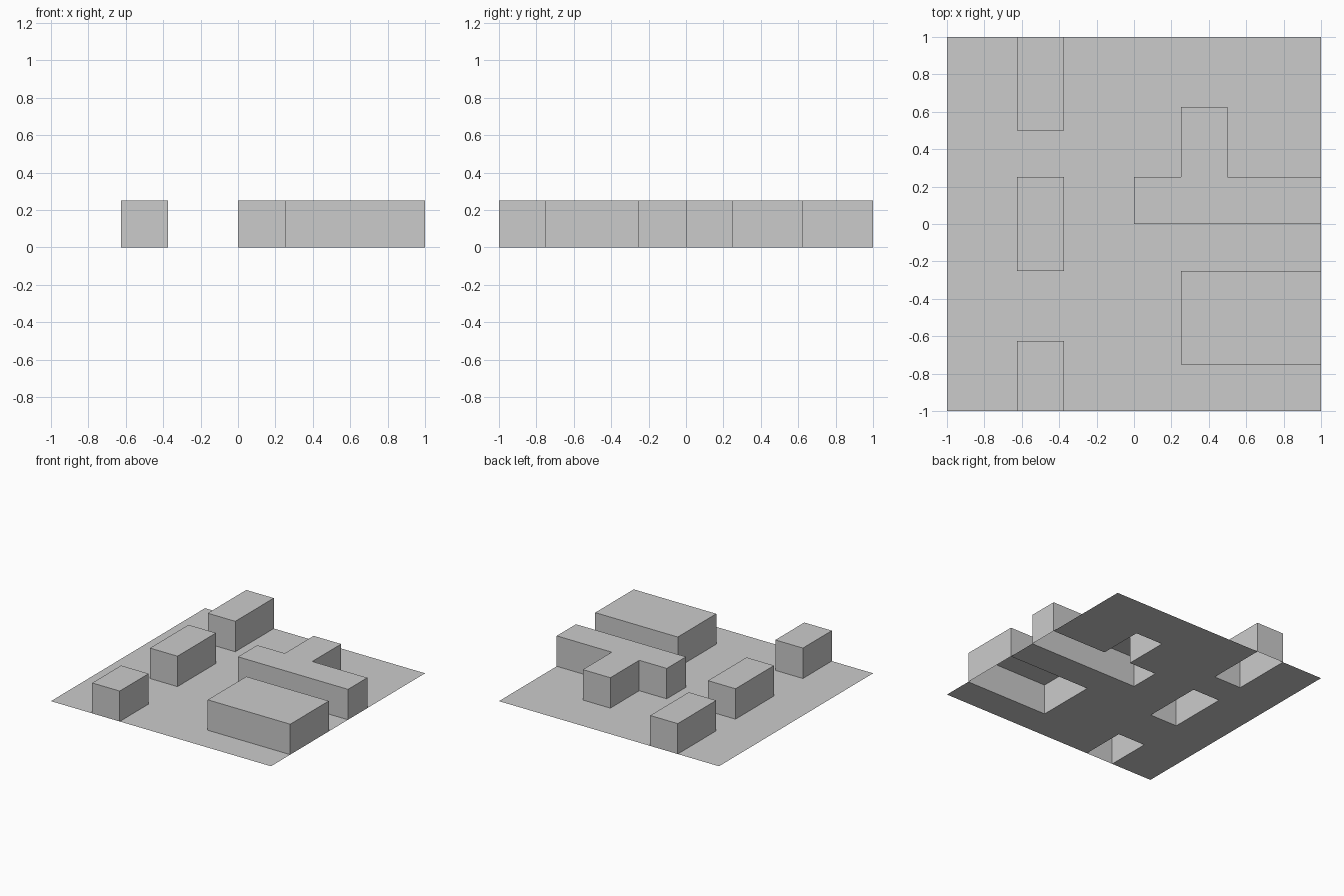
import bpy, bmesh

if "Cube" in bpy.data.objects:
    bpy.data.objects.remove(bpy.data.objects["Cube"])

HEIGHT = 0.25


def rect(x0, x1, y0, y1):
    return [(x0, y0), (x1, y0), (x1, y1), (x0, y1)]


def inside(p, outline):
    hit = False
    for (ax, ay), (bx, by) in zip(outline, outline[1:] + outline[:1]):
        if (ay > p.y) != (by > p.y) and p.x < ax + (p.y - ay) * (bx - ax) / (by - ay):
            hit = not hit
    return hit


def finish(bm, name):
    mesh = bpy.data.meshes.new(name)
    bm.to_mesh(mesh)
    bm.free()
    obj = bpy.data.objects.new(name, mesh)
    bpy.context.collection.objects.link(obj)


def hollow_block(name, outline):
    """Walls and roof over a counter-clockwise outline, open underneath."""
    bm = bmesh.new()
    low = [bm.verts.new((x, y, 0)) for x, y in outline]
    high = [bm.verts.new((x, y, HEIGHT)) for x, y in outline]
    bm.faces.new(high)
    for i in range(len(outline)):
        j = (i + 1) % len(outline)
        bm.faces.new((low[i], low[j], high[j], high[i]))
    finish(bm, name)


blocks = {
    # Left row of three blocks
    "back_left_block": rect(-0.625, -0.375, 0.5, 1),
    "middle_left_block": rect(-0.625, -0.375, -0.25, 0.25),
    "front_left_block": rect(-0.625, -0.375, -1, -0.625),
    # Right side: wide block and branched wall
    "wide_right_block": rect(0.25, 1, -0.75, -0.25),
    "branched_wall": [(0, 0), (1, 0), (1, 0.25), (0.5, 0.25), (0.5, 0.625),
                      (0.25, 0.625), (0.25, 0.25), (0, 0.25)],
}
for name, outline in blocks.items():
    hollow_block(name, outline)

# Thin floor sheet, open beneath each block
bm = bmesh.new()
bmesh.ops.create_grid(bm, x_segments=16, y_segments=16, size=1)
covered = [f for f in bm.faces
           if any(inside(f.calc_center_median(), o) for o in blocks.values())]
bmesh.ops.delete(bm, geom=covered, context='FACES')
finish(bm, "floor")
